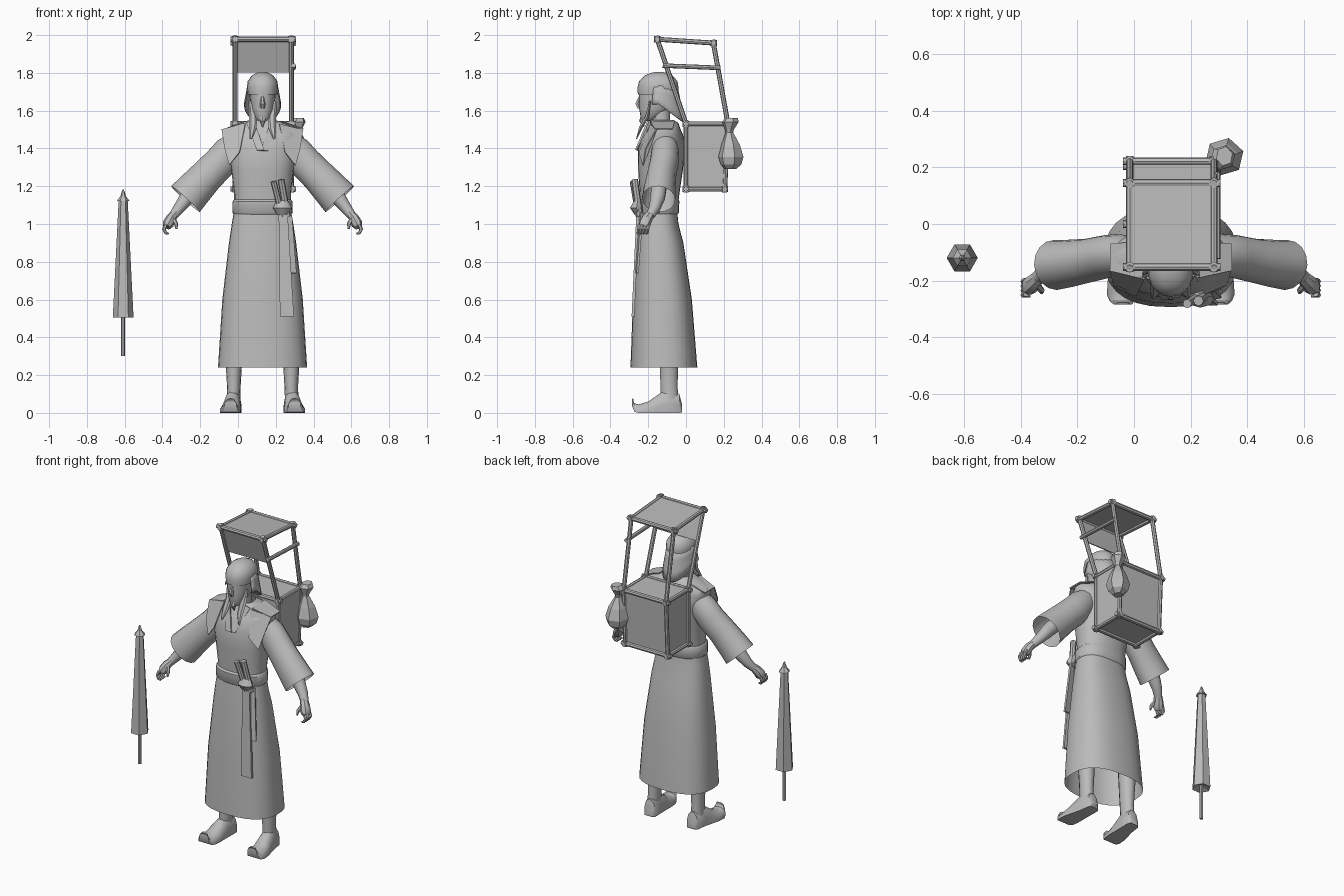
import bpy, bmesh, math
from mathutils import Vector

if "Cube" in bpy.data.objects:
    bpy.data.objects.remove(bpy.data.objects["Cube"])

CX = 0.13  # centre line of the figure
GREY = bpy.data.materials.new("plain_grey")
GREY.diffuse_color = (0.5, 0.5, 0.5, 1)
GREY.use_nodes = True
GREY.node_tree.nodes["Principled BSDF"].inputs["Base Color"].default_value = GREY.diffuse_color


def finish(name, bm, smooth=True, fix=True):
    if fix:
        bmesh.ops.recalc_face_normals(bm, faces=bm.faces)
    me = bpy.data.meshes.new(name)
    bm.to_mesh(me)
    bm.free()
    ob = bpy.data.objects.new(name, me)
    bpy.context.collection.objects.link(ob)
    me.materials.append(GREY)
    if smooth:
        bpy.context.view_layer.objects.active = ob
        ob.select_set(True)
        bpy.ops.object.shade_smooth_by_angle(angle=math.radians(40))
        ob.select_set(False)
    return ob


def bridge(bm, rings, closed=True):
    n = len(rings[0])
    for a, b in zip(rings, rings[1:]):
        for i in range(n if closed else n - 1):
            j = (i + 1) % n
            bm.faces.new((a[i], a[j], b[j], b[i]))


def spow(v, p):
    return math.copysign(abs(v) ** (2 / p), v)


def stack(name, rings, n=24, p=2.0, cap=(False, False), smooth=True, turn=0.0):
    """Horizontal superellipse rings: (x, y, z, half width, half depth)."""
    bm = bmesh.new()
    loops = []
    for x, y, z, rx, ry in rings:
        ang = [2 * math.pi * i / n + turn for i in range(n)]
        loops.append([bm.verts.new((x + rx * spow(math.cos(a), p),
                                    y + ry * spow(math.sin(a), p), z)) for a in ang])
    bridge(bm, loops)
    if cap[0]:
        bm.faces.new(loops[0])
    if cap[1]:
        bm.faces.new(loops[-1])
    return finish(name, bm, smooth)


def tube(name, pts, radii, n=10, depth=1.0, cap=True, smooth=True):
    """Tube through points; depth scales the radius across y."""
    bm = bmesh.new()
    pts = [Vector(q) for q in pts]
    loops = []
    for k, q in enumerate(pts):
        t = (pts[min(k + 1, len(pts) - 1)] - pts[max(k - 1, 0)]).normalized()
        ref = Vector((0, 1, 0)) if abs(t.y) < 0.9 else Vector((1, 0, 0))
        u = t.cross(ref).normalized()
        v = t.cross(u)
        loops.append([bm.verts.new(q + radii[k] * (u * math.cos(2 * math.pi * i / n)
                      + v * depth * math.sin(2 * math.pi * i / n))) for i in range(n)])
    bridge(bm, loops)
    if cap:
        bm.faces.new(loops[0])
        bm.faces.new(loops[-1])
    return finish(name, bm, smooth)


def slab(name, corners, thick):
    """Flat panel given by its outline, thickened along its normal."""
    bm = bmesh.new()
    f = bm.faces.new([bm.verts.new(c) for c in corners])
    f.normal_update()
    nrm = f.normal.copy()
    ext = bmesh.ops.extrude_face_region(bm, geom=[f])
    vs = [g for g in ext["geom"] if isinstance(g, bmesh.types.BMVert)]
    bmesh.ops.translate(bm, verts=vs, vec=nrm * thick)
    return finish(name, bm, False)


# long robe skirt, open at the hem
stack("skirt", [(CX, -.117, .24, .236, .177), (CX, -.125, .6, .213, .156),
                (CX, -.137, .9, .178, .123), (CX, -.145, 1.0, .163, .105),
                (CX, -.145, 1.08, .15, .097)], 28, 2.5)
# vest body with wide shoulders
stack("vest", [(CX, -.145, 1.06, .15, .098), (CX, -.14, 1.16, .15, .105),
               (CX, -.135, 1.28, .165, .118), (CX, -.13, 1.4, .185, .125),
               (CX, -.12, 1.47, .205, .105), (CX, -.115, 1.505, .2, .085),
               (CX, -.115, 1.535, .125, .075), (CX, -.125, 1.55, .065, .06)], 24, 2.4)
stack("waist_sash", [(CX, -.145, 1.05, .152, .1), (CX, -.145, 1.06, .16, .107),
                     (CX, -.145, 1.12, .158, .11), (CX, -.142, 1.13, .15, .103)], 24, 2.4)
# crossed collar bands
for s in (-1, 1):
    slab("collar_band", [(CX + s * .045, -.195, 1.55), (CX + s * .085, -.185, 1.535),
                         (CX + s * .03, -.262, 1.39), (CX - s * .01, -.262, 1.39)], .008)

# head, neck and face
stack("neck", [(CX, -.13, 1.5, .05, .05), (CX, -.135, 1.62, .045, .05)], 14)
stack("head", [(CX, -.212, 1.545, .022, .022), (CX, -.19, 1.565, .042, .05),
               (CX, -.165, 1.61, .06, .083), (CX, -.15, 1.66, .067, .098),
               (CX, -.15, 1.72, .072, .1)], 20, 2.2, (True, True))
tube("nose", [(CX, -.245, 1.675), (CX, -.255, 1.635), (CX, -.245, 1.615)], [.007, .015, .012], 6)
tube("beard", [(CX, -.222, 1.565), (CX, -.232, 1.545), (CX, -.225, 1.515)], [.02, .016, .004], 8)
stack("head_cap", [(CX, -.15, 1.685, .078, .105), (CX, -.148, 1.72, .083, .109),
                   (CX, -.147, 1.755, .079, .102), (CX, -.145, 1.785, .058, .075),
                   (CX, -.145, 1.8, .032, .042), (CX, -.145, 1.806, .01, .012)],
      20, 2.2, (False, True))
# cloth falling behind the head
bm = bmesh.new()
rows = []
for t in (0, .35, .7, 1):
    row = []
    for i in range(15):
        a = math.radians(-15 + 210 * i / 14)
        s = max(0, math.sin(a))
        row.append(bm.verts.new((CX + (.081 + .018 * t) * math.cos(a),
                                 -.145 + (.1 + .04 * t) * math.sin(a),
                                 1.735 - t * (.1 + .1 * s))))
    rows.append(row)
bridge(bm, rows, False)
drape = finish("head_drape", bm)
drape.modifiers.new("cloth", "SOLIDIFY").thickness = .006
# locks of hair on the chest
for s in (-1, 1):
    tube("hair_lock", [(CX + s * .062, -.19, 1.65), (CX + s * .05, -.205, 1.57),
                       (CX + s * .052, -.24, 1.51), (CX + s * .062, -.262, 1.45)],
         [.012, .022, .02, .006], 6, .5)

for s in (-1, 1):
    def P(x, y, z):
        return (CX + s * x, y, z)
    # vest shoulder flaps, front and back
    slab("shoulder_flap", [P(.09, -.19, 1.53), P(.215, -.16, 1.5), P(.2, -.215, 1.4),
                           P(.175, -.23, 1.31), P(.12, -.25, 1.38)], .006)
    slab("shoulder_top", [P(.1, -.19, 1.535), P(.215, -.165, 1.5),
                          P(.215, -.07, 1.5), P(.1, -.06, 1.54)], .006)
    # wide open sleeve
    tube("sleeve", [P(.12, -.11, 1.44), P(.175, -.11, 1.385), P(.225, -.115, 1.325),
                    P(.295, -.13, 1.255), P(.36, -.14, 1.185), P(.408, -.145, 1.132)],
         [.065, .085, .088, .09, .097, .102], 16, .87, False)
    # forearm and hand
    tube("forearm", [P(.32, -.14, 1.23), P(.4, -.15, 1.14), P(.445, -.168, 1.08),
                     P(.472, -.19, 1.045)], [.045, .04, .03, .024], 10)
    tube("palm", [P(.465, -.185, 1.055), P(.485, -.205, 1.03), P(.5, -.22, 1.0),
                  P(.508, -.228, .985)], [.022, .027, .03, .022], 8, 1.1)
    for k in range(4):
        d = k * .016
        tube("finger", [P(.512, -.2 - d, .995), P(.522, -.203 - d, .972),
                        P(.512, -.206 - d, .952), P(.497, -.208 - d, .948)],
             [.011, .01, .008, .005], 6)
    tube("thumb", [P(.475, -.215, 1.03), P(.457, -.235, 1.0), P(.456, -.243, .975)],
         [.013, .011, .006], 6)
    # leg
    stack("leg", [P(.155, -.09, .5) + (.06, .06), P(.152, -.09, .24) + (.042, .05),
                  P(.152, -.09, .14) + (.036, .046), P(.155, -.085, .05) + (.036, .05)], 14)
    # shoe with a turned up toe: (y, side offset, half width, sole z, top z)
    bm = bmesh.new()
    loops = []
    for y, o, w, lo, hi in [(-.02, .15, .026, .002, .04), (-.035, .15, .038, 0, .1),
                            (-.1, .155, .042, 0, .13), (-.15, .162, .048, 0, .095),
                            (-.2, .168, .055, 0, .06), (-.25, .172, .054, 0, .045),
                            (-.272, .172, .045, .005, .05), (-.285, .17, .032, .035, .074),
                            (-.277, .17, .02, .066, .078)]:
        prof = [(-1, 0), (1, 0), (1, .4), (.75, .8), (.3, 1), (-.3, 1), (-.75, .8), (-1, .4)]
        loops.append([bm.verts.new(P(o + w * a, y, lo + (hi - lo) * b)) for a, b in prof])
    bridge(bm, loops)
    bm.faces.new(loops[0])
    bm.faces.new(loops[-1])
    finish("shoe", bm)

# sash knot, hanging ends and tucked scrolls
stack("sash_knot", [(.235, -.255, 1.05, .03, .018), (.235, -.262, 1.085, .05, .034),
                    (.235, -.255, 1.125, .03, .02)], 8, 2, (True, True))
slab("sash_end_long", [(.215, -.262, 1.07), (.262, -.262, 1.07), (.296, -.288, .51),
                       (.222, -.288, .51)], .015)
slab("sash_end_short", [(.25, -.248, 1.07), (.285, -.238, 1.06), (.31, -.262, .74),
                        (.265, -.272, .74)], .012)
tube("scroll", [(.235, -.25, 1.04), (.188, -.282, 1.225)], [.016, .016], 8)
tube("scroll", [(.262, -.245, 1.04), (.228, -.272, 1.235)], [.018, .018], 8)

# back frame of poles
X0, X1 = -.015, .283
LOW = [(0.0, 1.185), (.205, 1.185)]       # front and back pole positions (y, z)
MID = [(0.0, 1.53), (.222, 1.53)]
TOP = [(-.152, 1.978), (.145, 1.958)]


def pole(name, a, b, r=.013, over=.018):
    a, b = Vector(a), Vector(b)
    d = (b - a).normalized() * over
    tube(name, [a - d, b + d], [r, r], 8)


for x in (X0, X1):
    for i in (0, 1):
        pole("box_post", (x, *LOW[i]), (x, *MID[i]))
        pole("upper_post", (x, *MID[i]), (x, *TOP[i]))
    for lv in (LOW, MID, TOP):
        pole("side_rail", (x, *lv[0]), (x, *lv[1]))
for lv in (LOW, MID, TOP):
    for y, z in lv:
        pole("cross_rail", (X0, y, z), (X1, y, z), .014, .024)
        for x in (X0, X1):
            stack("joint_binding", [(x, y, z - .016, .018, .018), (x, y, z + .016, .018, .018)],
                  8, 2, (True, True))
pole("arm_rail", (X1 + .012, -.105, 1.838), (X1 + .012, .165, 1.827), .012)


def quad(a, b):
    return [(X0, *a), (X1, *a), (X1, *b), (X0, *b)]


# box panels, roof and front hanging
slab("box_front", quad(LOW[0], MID[0]), .006)
slab("box_back", quad(LOW[1], MID[1]), .006)
slab("box_lid", quad(MID[0], MID[1]), .006)
slab("box_floor", quad(LOW[0], LOW[1]), .006)
for x in (X0, X1):
    slab("box_side", [(x, *LOW[0]), (x, *LOW[1]), (x, *MID[1]), (x, *MID[0])], .006)
slab("roof_panel", quad(TOP[0], TOP[1]), .006)
slab("front_hanging", quad(TOP[0], (-.095, 1.802)), .005)

# tied pouch on the back corner
stack("pouch", [(.32, .235, 1.29, .03, .03), (.32, .238, 1.315, .058, .056),
                (.32, .238, 1.355, .07, .068), (.318, .236, 1.42, .052, .05),
                (.315, .23, 1.485, .02, .02), (.315, .23, 1.5, .024, .024),
                (.315, .235, 1.54, .045, .045), (.32, .24, 1.562, .03, .035)],
      6, 2, (True, True), False, .3)

# closed umbrella standing apart
UX, UY = -.608, -.12
tube("umbrella_stick", [(UX, UY, .302), (UX, UY, .56)], [.011, .011], 6, smooth=False)
stack("umbrella_cover", [(UX, UY, .52, .012, .012), (UX, UY, .505, .055, .055),
                         (UX, UY, 1.125, .024, .024)], 6, 2, (True, True), False)
stack("umbrella_cap", [(UX, UY, 1.122, .034, .034), (UX, UY, 1.15, .013, .013),
                       (UX, UY, 1.16, .012, .012), (UX, UY, 1.182, .003, .003)],
      6, 2, (True, True), False)
